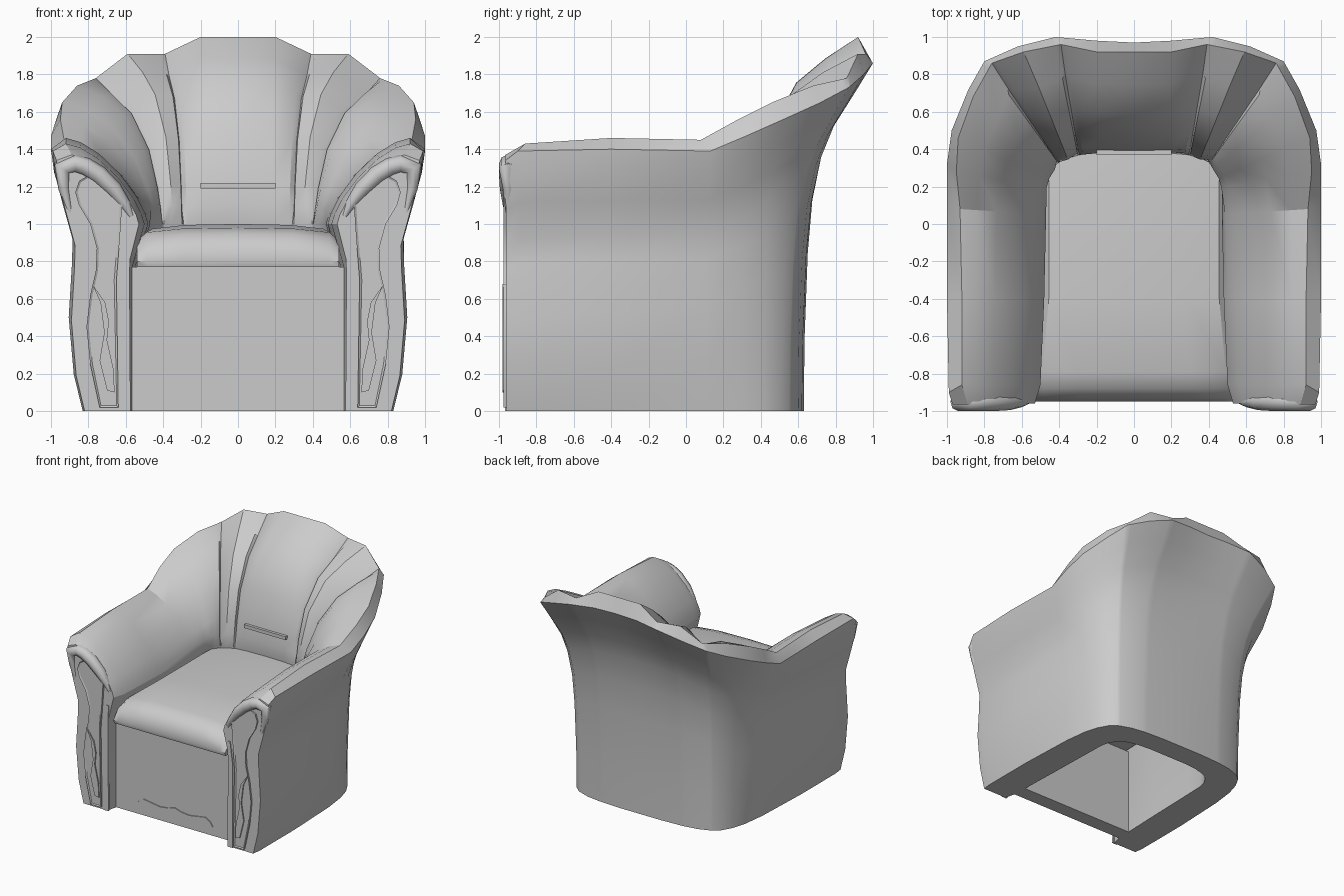
import bpy, bmesh, math
from mathutils import Vector as V

if "Cube" in bpy.data.objects:
    bpy.data.objects.remove(bpy.data.objects["Cube"])


def finish(name, bm, angle=28):
    bmesh.ops.recalc_face_normals(bm, faces=bm.faces)
    me = bpy.data.meshes.new(name)
    bm.to_mesh(me)
    bm.free()
    ob = bpy.data.objects.new(name, me)
    bpy.context.collection.objects.link(ob)
    bpy.ops.object.select_all(action='DESELECT')
    bpy.context.view_layer.objects.active = ob
    ob.select_set(True)
    bpy.ops.object.shade_smooth_by_angle(angle=math.radians(angle))
    return ob


def loft(name, loops, angle=28):
    """Skin a row of closed loops and cap both ends."""
    bm = bmesh.new()
    rows = [[bm.verts.new(p) for p in loop] for loop in loops]
    n = len(rows[0])
    for a, b in zip(rows, rows[1:]):
        for j in range(n):
            k = (j + 1) % n
            bm.faces.new((a[j], a[k], b[k], b[j]))
    bm.faces.new(rows[0])
    bm.faces.new(rows[-1])
    return finish(name, bm, angle)


def plate(name, outline, y0, y1, side=1, inset=0.0):
    """Flat front plate from an x-z outline, running from y0 to y1."""
    bm = bmesh.new()
    f = bm.faces.new([bm.verts.new((x * side, y0, z)) for x, z in outline])
    ext = bmesh.ops.extrude_face_region(bm, geom=[f])['geom']
    for v in ext:
        if isinstance(v, bmesh.types.BMVert):
            v.co.y = y1
    if inset:
        top = [g for g in ext if isinstance(g, bmesh.types.BMFace)]
        bmesh.ops.inset_region(bm, faces=top, thickness=inset, depth=0.0)
        for v in top[0].verts:
            v.co.y = y1 + 0.008
    return finish(name, bm)


# Half of the U-shaped body, arm front to back centre:
# base xy, outer rim xyz, top rim xyz, seat-line xy
STATIONS = [
    (.82, -.96, .97, -.965, 1.34, .89, -.965, 1.37, .53, -.96),
    (.83, -.88, .99, -.90, 1.39, .92, -.86, 1.43, .50, -.86),
    (.83, -.40, 1.0, -.40, 1.40, .92, -.40, 1.46, .48, -.40),
    (.81, .10, 1.0, .13, 1.39, .93, .08, 1.45, .47, .05),
    (.785, .30, 1.0, .32, 1.47, .95, .28, 1.56, .47, .20),
    (.75, .42, .975, .50, 1.55, .94, .46, 1.65, .46, .25),
    (.70, .51, .885, .72, 1.65, .86, .68, 1.74, .43, .30),
    (.64, .56, .80, .87, 1.73, .76, .86, 1.78, .40, .33),
    (.53, .60, .62, .95, 1.80, .59, .92, 1.91, .36, .35),
    (.40, .62, .42, 1.0, 1.86, .39, .96, 1.91, .29, .37),
    (.20, .63, .20, .98, 1.88, .20, .92, 2.0, .18, .38),
    (.00, .63, .00, .97, 1.88, .00, .92, 2.0, .00, .38),
]
# Profile shapes (height fraction, outward fraction) for arm and back
OUT_ARM = [(.14, .3), (.36, .47), (.57, .36), (.66, .34), (.8, .68), (.91, .93)]
OUT_BACK = [(.2, .01), (.45, .06), (.6, .13), (.73, .27), (.82, .45), (.92, .76)]
IN_ARM = [(.95, .82), (.82, .6), (.58, .34), (.32, .14), (.13, .04)]
IN_BACK = [(.88, .7), (.75, .41), (.5, .16), (.23, .05), (.1, .02)]
PUFF = {4: -.02, 5: -.025, 6: -.025, 8: -.02, 10: -.01, 11: -.012}


def profile(s, i, groove=0.0):
    base, rim = V((s[0], s[1], 0)), V(s[2:5])
    top, seat = V(s[5:8]), V((s[8], s[9], 1.0))

    def between(a, b, arm, back, w):
        w = min(1, max(0, w))
        for p, q in zip(arm, back):
            h, o = p[0] + (q[0] - p[0]) * w, p[1] + (q[1] - p[1]) * w
            yield V((a.x + (b.x - a.x) * o, a.y + (b.y - a.y) * o,
                     a.z + (b.z - a.z) * h))
    outer = [base, *between(base, rim, OUT_ARM, OUT_BACK, (i - 1.5) / 3), rim]
    out_dir = V((base.x - seat.x, base.y - seat.y, 0)).normalized()
    inner = [p + out_dir * groove - V((0, 0, groove * .5))
             for p in between(seat, top, IN_ARM, IN_BACK, (i - 2) / 6)]
    foot = seat.lerp(base, .2)
    return outer + [top, *inner, seat,
                    V((foot.x, foot.y, .77)), V((foot.x, foot.y, 0))]


def mix(a, b, t):
    return [p + (q - p) * t for p, q in zip(a, b)]


half = []
for i, s in enumerate(STATIONS):
    if i in (7, 9):      # sewn grooves in the back
        half += [profile(mix(STATIONS[i - 1], s, .86), i - .14),
                 profile(s, i, .02),
                 profile(mix(s, STATIONS[i + 1], .14), i + .14)]
    else:
        half.append(profile(s, i, PUFF.get(i, 0)))
mirrored = [[V((-p.x, p.y, p.z)) for p in loop] for loop in reversed(half[:-1])]
loft("body_shell", half + mirrored)

# Seat cushion: y-z section swept across the width, drooping at the sides
section = [(.40, .77), (.40, .99), (.2, 1.0), (-.4, 1.0), (-.79, .98),
           (-.88, .95), (-.93, .89), (-.95, .80), (-.94, .77)]
loops = []
for x, d in ((-.54, .07), (-.49, .025), (-.3, .005), (0, 0),
             (.3, .005), (.49, .025), (.54, .07)):
    loops.append([(x * (1 if y < -.7 else .93), y, max(.77, z - d * (z > .85)))
                  for y, z in section])
loft("seat_cushion", loops, 35)

# Front board, set back between the arms, with a small carved ornament
plate("front_board", [(-.57, 0), (.57, 0), (.57, .77), (-.57, .77)], -.74, -.87)
plate("board_ornament", [(-.37, .08), (.37, .08), (.35, .11), (.30, .145),
                         (.14, .12), (.06, .13), (0, .15), (-.06, .13),
                         (-.14, .12), (-.30, .145), (-.35, .11)], -.86, -.878)

# Lip under the slot in the backrest
bm = bmesh.new()
bmesh.ops.create_cube(bm, size=1)
for v in bm.verts:
    v.co = (v.co.x * .40, .395 + v.co.y * .05, 1.205 + v.co.z * .03)
finish("backrest_lip", bm)

# Arm fronts: raised panel, carved leaf, inner strip and rolled edge
PANEL = [(.64, .02), (.74, .02), (.79, .25), (.81, .45), (.79, .62), (.76, .75),
         (.755, .87), (.79, 1.0), (.85, 1.1), (.87, 1.17), (.85, 1.23),
         (.80, 1.26), (.73, 1.25), (.66, 1.19), (.62, 1.1), (.63, .95), (.65, .7)]
LEAF = [(.66, .10), (.70, .11), (.74, .27), (.715, .42), (.735, .58),
        (.78, .68), (.71, .58), (.69, .48), (.70, .38), (.665, .22)]
STRIP = [(.575, .0), (.625, .0), (.625, .72), (.60, .92), (.575, .92), (.58, .72)]
for side, tag in ((1, "right"), (-1, "left")):
    plate(f"arm_panel_{tag}", PANEL, -.95, -.977, side, .012)
    plate(f"arm_leaf_{tag}", LEAF, -.96, -.98, side)
    plate(f"arm_strip_{tag}", STRIP, -.95, -.967, side)
    # half-round roll sunk into the arm front, thinning out at both ends
    cu = bpy.data.curves.new(f"arm_edge_roll_{tag}", 'CURVE')
    cu.dimensions = '3D'
    cu.bevel_depth, cu.bevel_resolution, cu.use_fill_caps = .05, 2, True
    path = half[0][5:14]
    sp = cu.splines.new('POLY')
    sp.points.add(len(path) - 1)
    for k, (pt, p) in enumerate(zip(sp.points, path)):
        q = p.lerp(V((.74, p.y, 1.0)), .13)
        pt.co = (q.x * side, -.95, q.z, 1)
        pt.radius = (.3, .6, 1, 1, 1, 1, .9, .6, .3)[k]
    ob = bpy.data.objects.new(cu.name, cu)
    bpy.context.collection.objects.link(ob)
    bpy.ops.object.select_all(action='DESELECT')
    bpy.context.view_layer.objects.active = ob
    ob.select_set(True)
    bpy.ops.object.convert(target='MESH')
    bpy.ops.object.shade_smooth_by_angle(angle=math.radians(50))
